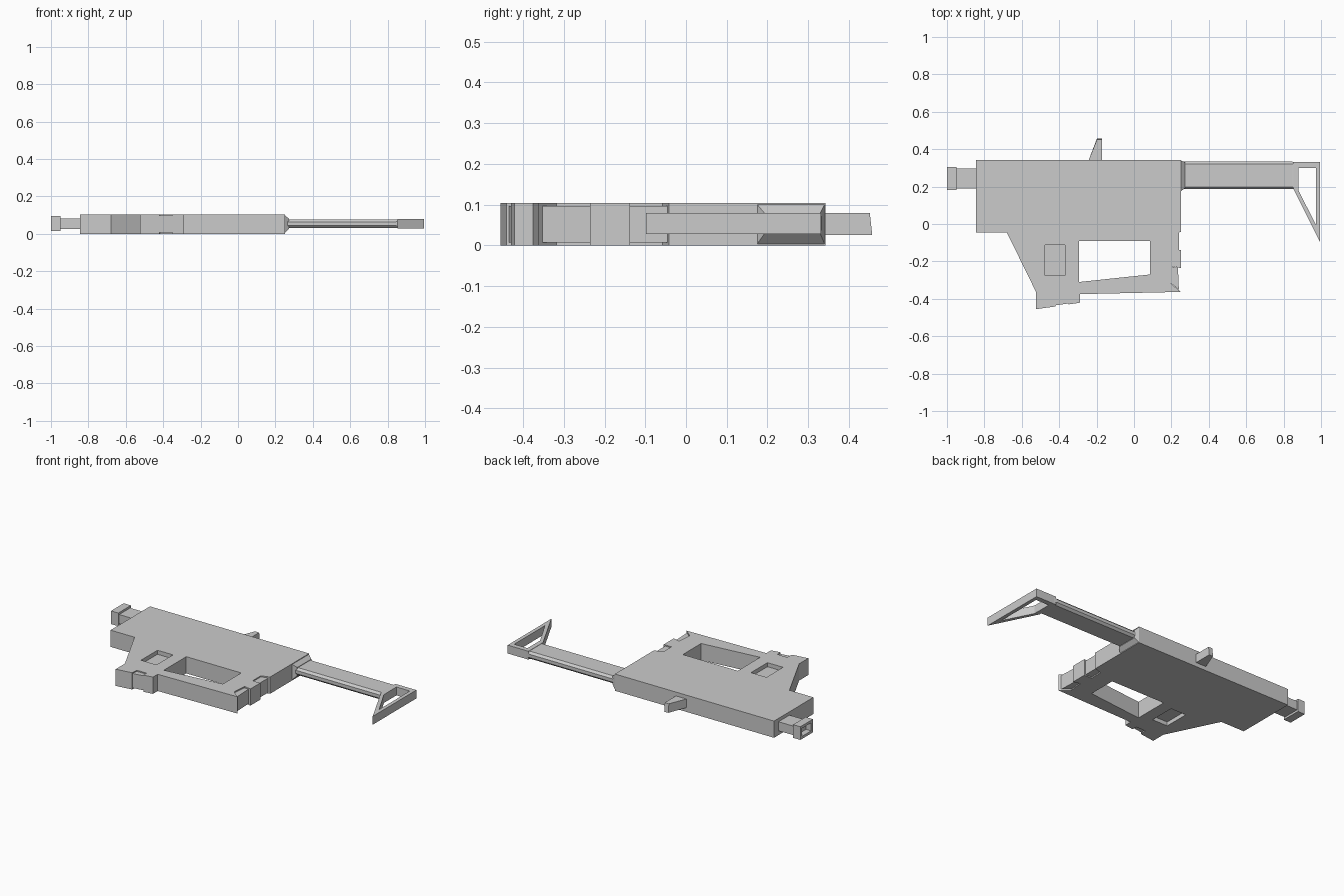
import bpy, bmesh

if "Cube" in bpy.data.objects:
    bpy.data.objects.remove(bpy.data.objects["Cube"])


def mesh_object(name, bm):
    bmesh.ops.recalc_face_normals(bm, faces=bm.faces)
    me = bpy.data.meshes.new(name)
    bm.to_mesh(me)
    bm.free()
    ob = bpy.data.objects.new(name, me)
    bpy.context.collection.objects.link(ob)
    return ob


def loft(name, rings):
    """Closed solid through matching rings of points."""
    bm = bmesh.new()
    loops = [[bm.verts.new(p) for p in r] for r in rings]
    n = len(loops[0])
    bm.faces.new(loops[0])
    bm.faces.new(loops[-1])
    for a, b in zip(loops, loops[1:]):
        for i in range(n):
            j = (i + 1) % n
            bm.faces.new((a[i], a[j], b[j], b[i]))
    return mesh_object(name, bm)


def plate(name, pts, z0, z1):
    return loft(name, [[(x, y, z) for x, y in pts] for z in (z0, z1)])


def box(name, x0, x1, y0, y1, z0, z1):
    return plate(name, [(x0, y0), (x1, y0), (x1, y1), (x0, y1)], z0, z1)


def cut(ob, cutter):
    mod = ob.modifiers.new("cut", 'BOOLEAN')
    mod.operation, mod.solver, mod.object = 'DIFFERENCE', 'EXACT', cutter
    bpy.context.view_layer.objects.active = ob
    bpy.ops.object.modifier_apply(modifier=mod.name)
    bpy.data.objects.remove(cutter)


def chamfered(x, y0, y1, z0, z1, c):
    """Octagonal section across x."""
    return [(x, y0 + c, z0), (x, y1 - c, z0), (x, y1, z0 + c), (x, y1, z1 - c),
            (x, y1 - c, z1), (x, y0 + c, z1), (x, y0, z1 - c), (x, y0, z0 + c)]


T = 0.104  # body thickness

# Main body outline, with notches for the grip ribs and lower catch
body = plate("body", [
    (-0.845, 0.342), (0.25, 0.342), (0.25, -0.042), (0.197, -0.058),
    (0.197, -0.138), (0.25, -0.138), (0.25, -0.236), (0.205, -0.226),
    (0.197, -0.318), (0.25, -0.363), (-0.29, -0.375), (-0.29, -0.421),
    (-0.35, -0.43), (-0.35, -0.398), (-0.417, -0.398), (-0.42, -0.441),
    (-0.523, -0.455), (-0.523, -0.365), (-0.68, -0.045), (-0.845, -0.045)], 0, T)

# Hand opening
cut(body, plate("opening_cutter", [(-0.293, -0.31), (0.085, -0.27),
                                   (0.085, -0.09), (-0.293, -0.09)], -0.1, 0.2))
# Square recess on both flat sides
for z in (0, T):
    cut(body, box("recess_cutter", -0.475, -0.368, -0.275, -0.113, z - 0.025, z + 0.025))

# Slightly sunken fillers inside the notches
plate("rear_groove_upper", [(0.19, -0.05), (0.24, -0.046), (0.24, -0.138), (0.19, -0.138)], 0.007, T - 0.007)
plate("rear_groove_lower", [(0.19, -0.229), (0.235, -0.232), (0.24, -0.352), (0.19, -0.31)], 0.007, T - 0.007)
plate("lower_catch", [(-0.42, -0.39), (-0.345, -0.39), (-0.345, -0.424), (-0.42, -0.435)], 0.007, T - 0.007)

# Barrel and hollow muzzle
box("barrel", -0.955, -0.84, 0.19, 0.298, 0.027, 0.083)
muzzle = box("muzzle", -1.0, -0.95, 0.181, 0.305, 0.014, 0.096)
cut(muzzle, box("bore_cutter", -1.1, -0.965, 0.199, 0.287, 0.03, 0.08))

# Sight fin with a slanted tip
loft("sight", [
    [(-0.245, 0.335, z), (-0.17, 0.335, z), (-0.17, tip, z), (-0.198, tip, z)]
    for z, tip in ((0.026, 0.457), (0.08, 0.451))])

# Tapered collar behind the body
loft("collar", [[(x, y0, z0), (x, y1, z0), (x, y1, z1), (x, y0, z1)]
                for x, y0, y1, z0, z1 in ((0.25, 0.175, 0.34, 0.004, 0.1),
                                          (0.273, 0.192, 0.33, 0.028, 0.08))])

# Stock bar with chamfered edges
loft("stock_bar", [chamfered(x, 0.186, 0.333, 0.031, 0.077, 0.013) for x in (0.26, 0.845)]
     + [chamfered(0.87, 0.186, 0.331, 0.029, 0.08, 0.002)])

# Open triangular shoulder piece
shoulder = plate("shoulder_piece", [(0.852, 0.331), (0.995, 0.331), (0.995, -0.098),
                                    (0.852, 0.188)], 0.028, 0.08)
cut(shoulder, plate("shoulder_cutter", [(0.88, 0.3), (0.972, 0.3), (0.972, -0.002),
                                        (0.88, 0.177)], -0.1, 0.2))
# Bar tip must not fill the opening
cut(bpy.data.objects["stock_bar"], box("tip_cutter", 0.868, 1.1, 0, 0.5, -0.1, 0.2))
